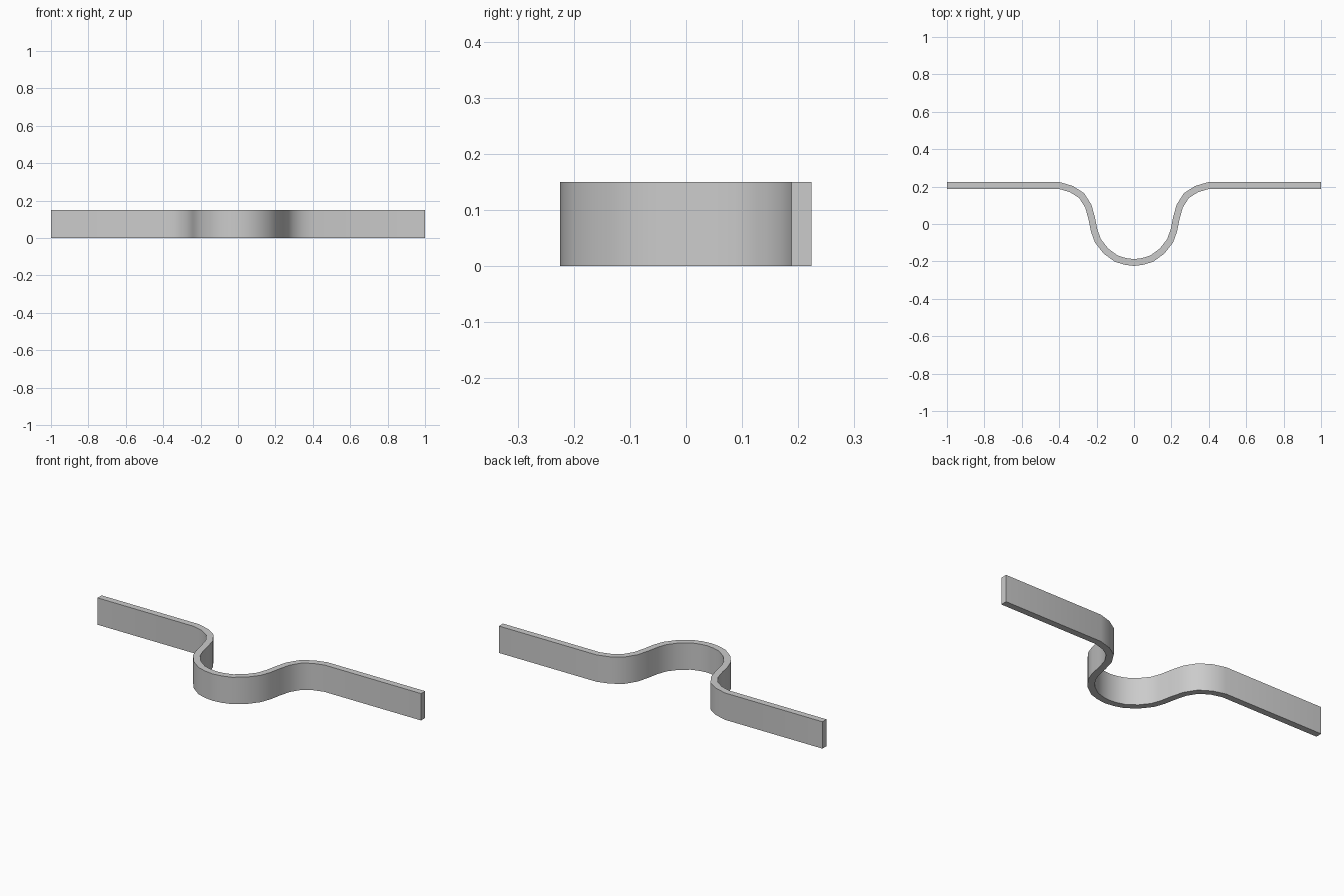
import bpy, bmesh
from mathutils import Vector

if "Cube" in bpy.data.objects:
    bpy.data.objects.remove(bpy.data.objects["Cube"])

HALF_T, HEIGHT = 0.018, 0.15

# Centre line of the right half of the strip, mirrored for the left half
half = [(0, -.206), (.047, -.2), (.095, -.185), (.15, -.145), (.193, -.09), (.213, -.035),
        (.226, .03), (.244, .095), (.28, .152), (.335, .187), (.4, .206), (1, .206)]
path = [Vector((-x, y)) for x, y in half[:0:-1]] + [Vector(p) for p in half]


def offset(pts, d):
    """Offset an open path sideways with mitred corners."""
    out = []
    for i, p in enumerate(pts):
        a = (p - pts[i - 1]).normalized() if i else None
        b = (pts[i + 1] - p).normalized() if i < len(pts) - 1 else a
        a = a or b
        n = (Vector((-a.y, a.x)) + Vector((-b.y, b.x))).normalized()
        out.append(p + n * d / n.dot(Vector((-a.y, a.x))))
    return out


# Bent strip: quads along the path, extruded upwards
bm = bmesh.new()
back, front = ([bm.verts.new((v.x, v.y, 0)) for v in offset(path, d)]
               for d in (HALF_T, -HALF_T))
for i in range(len(path) - 1):
    bm.faces.new((front[i], front[i + 1], back[i + 1], back[i]))
ext = bmesh.ops.extrude_face_region(bm, geom=bm.faces[:], use_keep_orig=True)
top = [g for g in ext["geom"] if isinstance(g, bmesh.types.BMVert)]
bmesh.ops.translate(bm, verts=top, vec=(0, 0, HEIGHT))
bmesh.ops.recalc_face_normals(bm, faces=bm.faces[:])

mesh = bpy.data.meshes.new("bent_strip")
bm.to_mesh(mesh)
bm.free()
strip = bpy.data.objects.new("bent_strip", mesh)
bpy.context.collection.objects.link(strip)
bpy.context.view_layer.objects.active = strip
strip.select_set(True)
bpy.ops.object.shade_smooth_by_angle()
